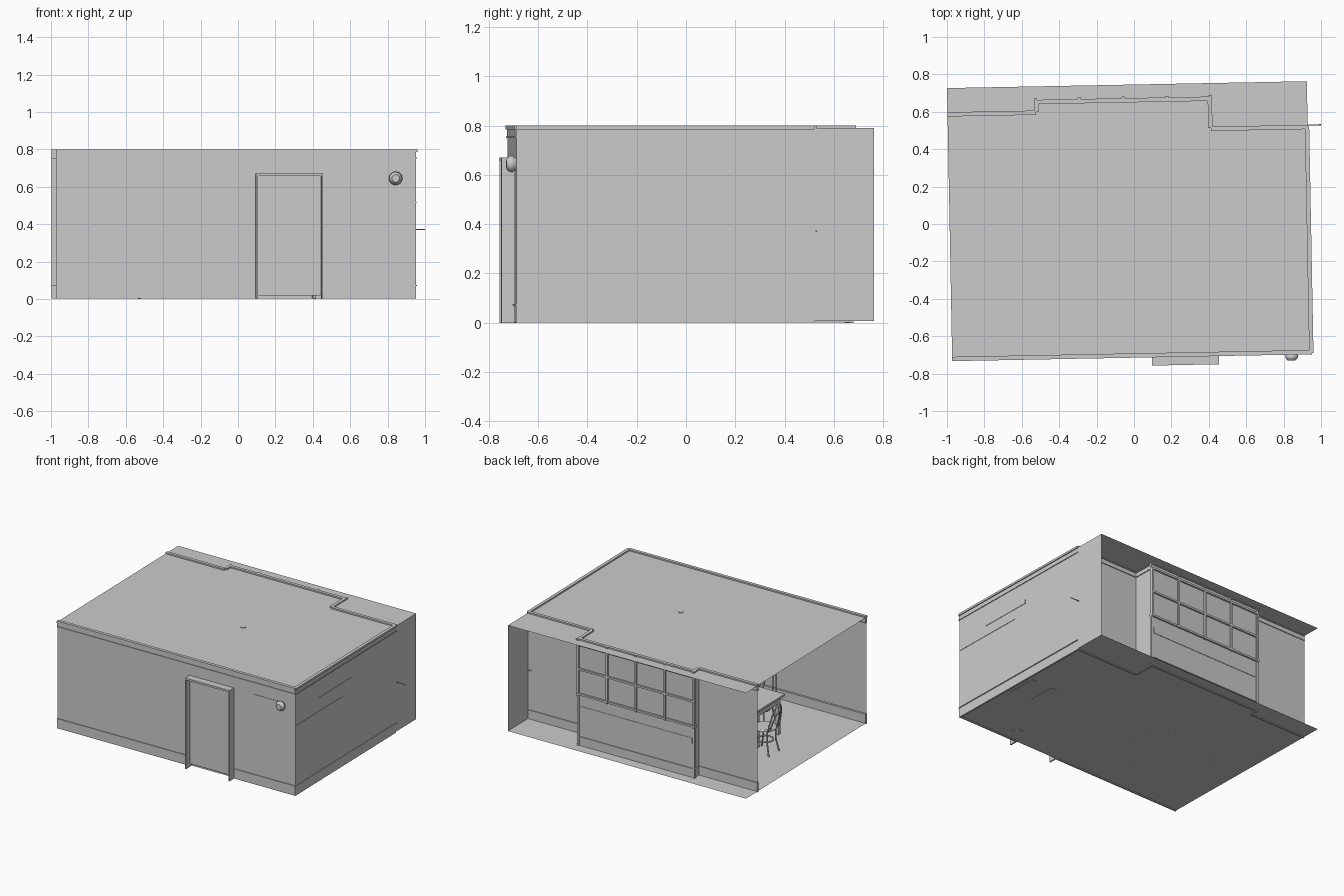
import bpy, bmesh, math
from mathutils import Matrix, Vector

if "Cube" in bpy.data.objects:
    bpy.data.objects.remove(bpy.data.objects["Cube"])

H0, H1 = 0.008, 0.79          # floor and ceiling heights
U, V = 0.962, 0.726           # half width and depth of the room


def finish(name, bm, smooth=False):
    me = bpy.data.meshes.new(name)
    bm.to_mesh(me)
    bm.free()
    ob = bpy.data.objects.new(name, me)
    bpy.context.collection.objects.link(ob)
    if smooth:
        for p in me.polygons:
            p.use_smooth = len(p.vertices) == 4
    return ob


def add_box(bm, x0, x1, y0, y1, z0, z1):
    m = Matrix.Translation(((x0 + x1) / 2, (y0 + y1) / 2, (z0 + z1) / 2)) @ \
        Matrix.Diagonal((abs(x1 - x0), abs(y1 - y0), abs(z1 - z0), 1))
    bmesh.ops.create_cube(bm, size=1, matrix=m)


def boxes(name, *dims):
    bm = bmesh.new()
    for d in dims:
        add_box(bm, *d)
    return finish(name, bm)


def quad(bm, *pts):
    bm.faces.new([bm.verts.new(p) for p in pts])


def wall(bm, a, b, z0=H0, z1=H1):
    quad(bm, (*a, z0), (*b, z0), (*b, z1), (*a, z1))


def lathe(name, profile, center, axis='Z', n=24):
    bm = bmesh.new()
    rings = []
    for r, h in profile:
        ring = []
        for i in range(n):
            t = 2 * math.pi * i / n
            p = Vector((r * math.cos(t), r * math.sin(t), h))
            if axis == 'Y':
                p = Vector((p.x, p.z, p.y))
            ring.append(bm.verts.new(p + Vector(center)))
        rings.append(ring)
    for a, b in zip(rings, rings[1:]):
        for i in range(n):
            bm.faces.new((a[i], a[(i + 1) % n], b[(i + 1) % n], b[i]))
    bm.faces.new(rings[0])
    bm.faces.new(rings[-1])
    bmesh.ops.recalc_face_normals(bm, faces=bm.faces)
    return finish(name, bm, True)


def tubes(name, paths, r):
    cu = bpy.data.curves.new(name, 'CURVE')
    cu.dimensions, cu.bevel_depth, cu.bevel_resolution = '3D', r, 2
    cu.use_fill_caps = True
    for pts, cyclic in paths:
        sp = cu.splines.new('POLY')
        sp.points.add(len(pts) - 1)
        for p, q in zip(sp.points, pts):
            p.co = (*q, 1)
        sp.use_cyclic_u = cyclic
    ob = bpy.data.objects.new(name, cu)
    bpy.context.collection.objects.link(ob)
    return ob


# Floor and ceiling sheets
for name, z in (("floor", H0), ("ceiling", H1)):
    bm = bmesh.new()
    quad(bm, (-U, -V, z), (U, -V, z), (U, V, z), (-U, V, z))
    finish(name, bm)

# Walls follow a stepped plan, open on the left
D0, D1, DT = 0.11, 0.46, 0.668
path = [(-U, -V), (U, -V), (U, .485), (.445, .485), (.445, .646), (-.49, .646), (-.49, .589), (-U, .589)]
W0, W1 = .39, .755
bm = bmesh.new()
wall(bm, path[0], (D0, -V))
wall(bm, (D1, -V), path[1])
wall(bm, (D0, -V), (D1, -V), DT)
finish("front_wall", bm)
bm = bmesh.new()
wall(bm, path[1], (U, V))
finish("right_wall", bm)
bm = bmesh.new()
for i in (2, 3, 5, 6):
    wall(bm, path[i], path[i + 1])
wall(bm, path[4], path[5], H0, W0)
wall(bm, path[4], path[5], W1, H1)
finish("back_wall", bm)


# Mouldings straddling the wall planes
def moulding(name, z0, z1, out, inn, gap=False):
    bm = bmesh.new()
    segs = list(zip(path, path[1:]))
    if gap:
        segs[0:1] = [(path[0], (D0, -V)), ((D1, -V), path[1])]
    for a, b in segs:
        a, b = Vector(a), Vector(b)
        d = (b - a).normalized()
        n = Vector((d.y, -d.x))
        p, q = a + n * out, b - n * inn
        add_box(bm, p.x, q.x, p.y, q.y, z0, z1)
    finish(name, bm)


moulding("crown_moulding", .757, .80, .001, .015)
moulding("crown_bead", .751, .757, .006, .018)
moulding("crown_top_lip", .785, .80, .008, .004)
moulding("baseboard", .002, .07, .001, .012, True)
moulding("baseboard_bead", .07, .076, .006, .015, True)

# Door frame projecting outside with the door leaf at the wall
vo = -.778
boxes("door_frame", (D0 - .005, D0 + .005, vo, -V + .01, 0, DT), (D1 - .005, D1 + .005, vo, -V + .01, 0, DT),
      (D0 - .005, D1 + .005, vo, -V + .01, DT - .01, DT + .004))
boxes("door_leaf", (D0, D1, -V - .004, -V + .008, H0 + .012, DT - .01))
lathe("door_knob", [(.004, 0), (.004, .015), (.012, .02), (.012, .03), (.004, .036)], (D0 + .03, -V + .008, .32), 'Y', 12)

# Bay window: frame, bars and glass
bv = .646
us = [-.49 + .935 * i / 4 for i in range(5)]
bars = [(u - .007, u + .007, bv - .012, bv + .012, W0, W1) for u in us]
bars += [(us[0], us[4], bv - .012, bv + .012, z - .007, z + .007) for z in (W0, .575, W1)]
boxes("window_frame", *bars)
boxes("window_glass", (us[0], us[4], bv - .002, bv, W0, W1))
boxes("window_bolts", *[(u - .009, u + .009, bv - .012, bv + .016, z - .01, z + .01) for u in us for z in (W0, .79)])
boxes("bay_corner_posts", *[(u - .008, u + .008, bv - .012, bv + .006, 0, H1) for u in (us[0], us[4])])

# Window bench, its edge just passing through the bay wall
boxes("window_bench", (-.475, .43, .50, bv + .003, .26, .30), (-.475, .43, .53, bv - .005, .02, .26))

# Stove in the right corner with its flue through the front wall
boxes("stove", (.70, .955, -.70, -.46, .04, .36), (.69, .957, -.71, -.45, .36, .38),
      *[(u, u + .025, v, v + .025, H0, .04) for u in (.71, .92) for v in (-.69, -.49)])
lathe("flue_riser", [(.028, .38), (.028, .68)], (.85, -.66, 0))
lathe("flue_outlet", [(.020, -.765), (.030, -.755), (.036, -.74), (.028, -.735), (.028, -.655)], (.853, 0, .645), 'Y')
boxes("front_shelf", (.63, .82, -V - .003, -.64, .660, .668))
boxes("right_rail", (U - .012, U + .003, -.72, -.15, .513, .519))
boxes("right_shelf", (U - .11, U + .003, -.45, -.05, .59, .62))
tubes("wall_rod", [([(.93, .492, .372), (1.033, .492, .372)], False)], .003)

# Sideboard on plank feet and a round bin by the door
boxes("sideboard", (.68, .95, -.27, .0, .06, .30), (.67, .957, -.28, .01, .30, .32),
      (.71, .75, -.25, -.03, .006, .06), (.88, .92, -.25, -.03, .006, .06))
lathe("bin", [(.04, .006), (.055, .15), (.05, .15), (.037, .02)], (.53, -.63, 0))

# Ceiling lamp
lathe("ceiling_rose", [(.008, .60), (.008, .77), (.018, .775), (.018, .794)], (.12, -.1, 0), 'Z', 16)
lathe("lamp_shade", [(.09, .54), (.07, .575), (.02, .605), (.01, .61)], (.12, -.1, 0))

# Dining table
tx0, tx1, ty0, ty1 = -.60, -.12, -.28, .04
boxes("table", (tx0, tx1, ty0, ty1, .285, .30), (tx0 + .02, tx1 - .02, ty0 + .02, ty1 - .02, .24, .285),
      *[(x, x + .025, y, y + .025, H0, .25) for x in (tx0 + .02, tx1 - .045) for y in (ty0 + .02, ty1 - .045)])


# Bentwood chairs; local front is +x
def chair(name, x, y, ang):
    S = .19
    arc = lambda w, z1: [(-.065 - .045 * max(0, math.sin(t)), w * math.cos(t), S + (z1 - S) * math.sin(t))
                         for t in [math.pi * i / 14 for i in range(15)]]
    ring = [(.055 * math.cos(2 * math.pi * i / 20), .055 * math.sin(2 * math.pi * i / 20), .10) for i in range(20)]
    legs = [([(sx * .05, sy * .05, S), (sx * .052, sy * .052, .09), (sx * .07, sy * .062, H0)], False)
            for sx in (-1, 1) for sy in (-1, 1)]
    parts = [tubes(name + "_frame", [(arc(.068, .385), False), (arc(.04, .33), False), (ring, True)] + legs, .0055),
             lathe(name + "_seat", [(.07, S - .008), (.078, S - .004), (.078, S + .006), (.07, S + .01)], (0, 0, 0))]
    for ob in parts:
        ob.matrix_basis = Matrix.Translation((x, y, 0)) @ Matrix.Rotation(ang, 4, 'Z')


chair("left_chair", -.65, .05 - .02, 0)
chair("back_chair", -.28, .12, -math.pi / 2)
chair("right_chair", -.05, -.12, math.pi)
chair("front_chair", -.36, -.36, math.pi / 2)

# The whole room is turned slightly
R = Matrix.Translation((-.024, .019, 0)) @ Matrix.Rotation(.019, 4, 'Z')
for ob in bpy.context.collection.objects:
    ob.matrix_basis = R @ ob.matrix_basis
